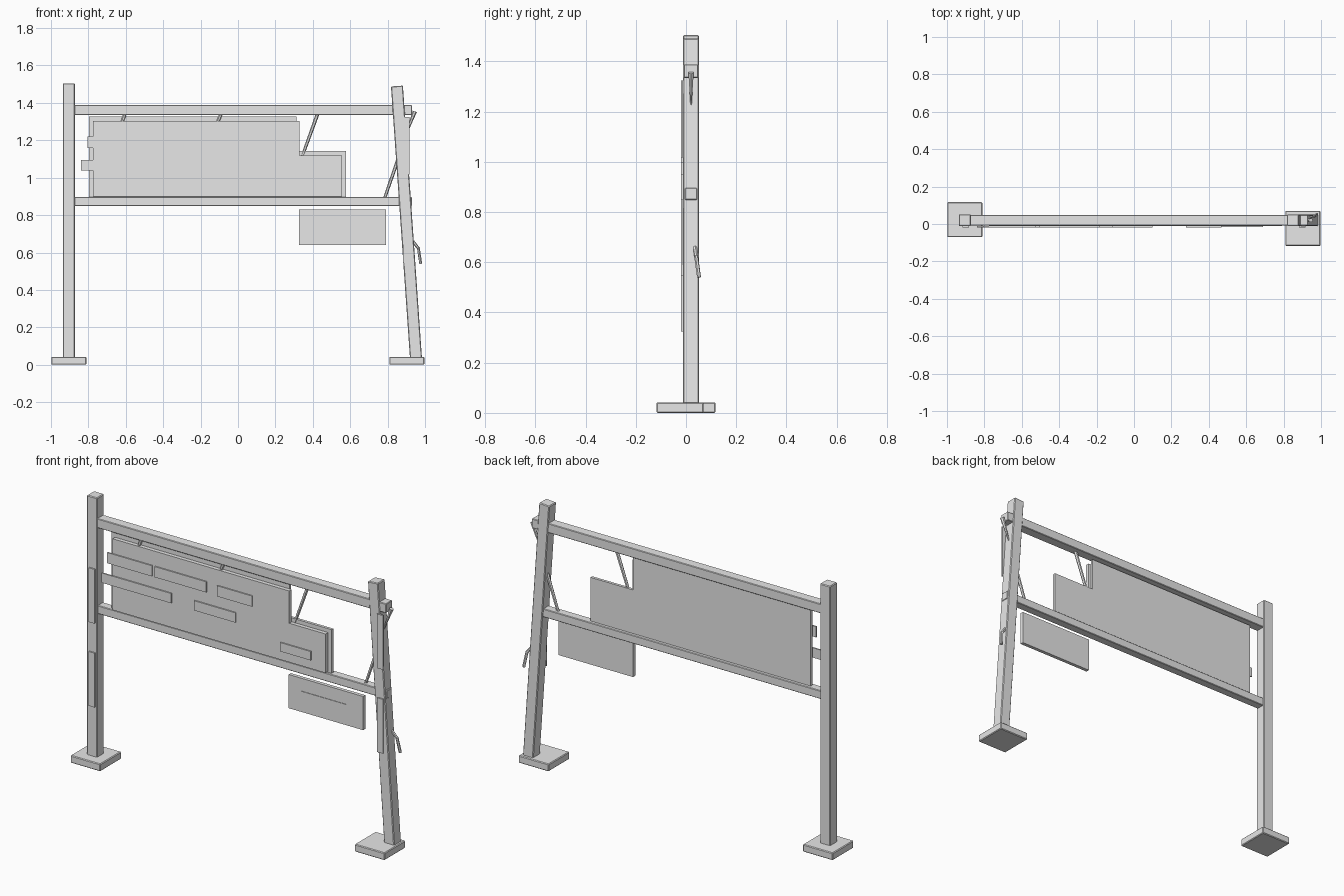
import bpy, bmesh, math
from mathutils import Vector

mat = bpy.data.materials.new("plain grey")
mat.diffuse_color = (0.8, 0.8, 0.8, 1)


def finish(name, bm, bevel=0):
    bmesh.ops.recalc_face_normals(bm, faces=bm.faces)
    me = bpy.data.meshes.new(name)
    bm.to_mesh(me)
    bm.free()
    me.materials.append(mat)
    ob = bpy.data.objects.new(name, me)
    bpy.context.collection.objects.link(ob)
    if bevel:
        m = ob.modifiers.new("bevel", 'BEVEL')
        m.width, m.segments = bevel, 1
    return ob


def box(name, x0, x1, y0, y1, z0, z1, bevel=0):
    bm = bmesh.new()
    bmesh.ops.create_cube(bm, size=1)
    for v in bm.verts:
        v.co = ((x0 + x1) / 2 + v.co.x * (x1 - x0),
                (y0 + y1) / 2 + v.co.y * (y1 - y0),
                (z0 + z1) / 2 + v.co.z * (z1 - z0))
    return finish(name, bm, bevel)


def panel(name, outline, y0, y1):
    bm = bmesh.new()
    f = bm.faces.new([bm.verts.new((x, y0, z)) for x, z in outline])
    g = bmesh.ops.extrude_face_region(bm, geom=[f])["geom"]
    for v in g:
        if isinstance(v, bmesh.types.BMVert):
            v.co.y = y1
    return finish(name, bm)


def rod(name, a, b, r0, r1, sides=6):
    a, b = Vector(a), Vector(b)
    bm = bmesh.new()
    bmesh.ops.create_cone(bm, cap_ends=True, segments=sides, radius1=r0,
                          radius2=r1, depth=(b - a).length)
    ob = finish(name, bm)
    ob.location = (a + b) / 2
    ob.rotation_euler = (b - a).to_track_quat('Z', 'Y').to_euler()
    return ob


# feet and posts
box("left_foot", -0.998, -0.811, -0.07, 0.117, 0, 0.042, 0.004)
box("right_foot", 0.809, 0.997, -0.117, 0.07, 0, 0.042, 0.004)
box("left_post", -0.936, -0.872, -0.012, 0.052, 0.03, 1.505, 0.004)
post = box("right_post", -0.032, 0.032, -0.032, 0.032, -0.735, 0.735, 0.004)
post.location = (0.901, 0.02, 0.757)
post.rotation_euler = (0, math.radians(-4), 0)

# beams
box("top_beam", -0.88, 0.93, -0.008, 0.048, 1.335, 1.388, 0.003)
box("lower_beam", -0.88, 0.93, -0.004, 0.044, 0.849, 0.896, 0.003)

# stepped sign panels, front and backing
panel("front_panel", [(-0.775, 0.9), (0.555, 0.9), (0.555, 1.12),
                      (0.328, 1.12), (0.328, 1.302), (-0.775, 1.302)], -0.012, 0.01)
panel("back_panel", [(-0.797, 0.89), (0.578, 0.89), (0.578, 1.142),
                     (0.313, 1.142), (0.313, 1.326), (-0.797, 1.326)], 0.01, 0.026)

# peeling strips on the front panel
for i, (x0, x1, z, h) in enumerate([(-0.805, -0.525, 1.189, 0.06), (-0.84, -0.405, 1.067, 0.055),
                                    (-0.507, -0.185, 1.189, 0.06), (-0.117, 0.1, 1.185, 0.06),
                                    (-0.262, -0.003, 1.065, 0.055), (0.277, 0.467, 0.975, 0.05)]):
    box(f"panel_strip_{i}", x0, x1, -0.019, -0.011, z - h / 2, z + h / 2)

# hanging lower board with a thin crack
box("lower_board", 0.325, 0.79, -0.012, 0.008, 0.64, 0.83)
box("board_crack_across", 0.406, 0.69, -0.015, -0.011, 0.751, 0.758)
box("board_crack_down", 0.683, 0.69, -0.015, -0.011, 0.705, 0.758)

# worn plates on the posts
for side, centres in ((-1, (0.95, 0.477)), (1, (1.171, 0.698))):
    for i, z in enumerate(centres):
        box(f"post_plate_{side}_{i}", side * 0.9 - 0.018, side * 0.9 + 0.018,
            -0.02, -0.011, z - 0.153, z + 0.153)

# broken braces and splinters
rod("brace_middle", (0.427, 0.015, 1.345), (0.342, 0.015, 1.11), 0.01, 0.008)
rod("brace_right", (0.87, 0.02, 1.14), (0.782, 0.02, 0.885), 0.01, 0.008)
rod("splinter_left", (-0.604, 0.005, 1.345), (-0.625, 0.002, 1.28), 0.01, 0.007)
rod("splinter_centre", (-0.09, 0.005, 1.345), (-0.115, 0.002, 1.28), 0.01, 0.007)
rod("splinter_end", (0.945, 0.02, 1.355), (0.893, 0.02, 1.215), 0.012, 0.002)

# bent hook on the right post
rod("hook_upper", (0.935, 0.036, 0.66), (0.966, 0.041, 0.62), 0.008, 0.008)
rod("hook_lower", (0.964, 0.04, 0.626), (0.977, 0.052, 0.54), 0.008, 0.008)
